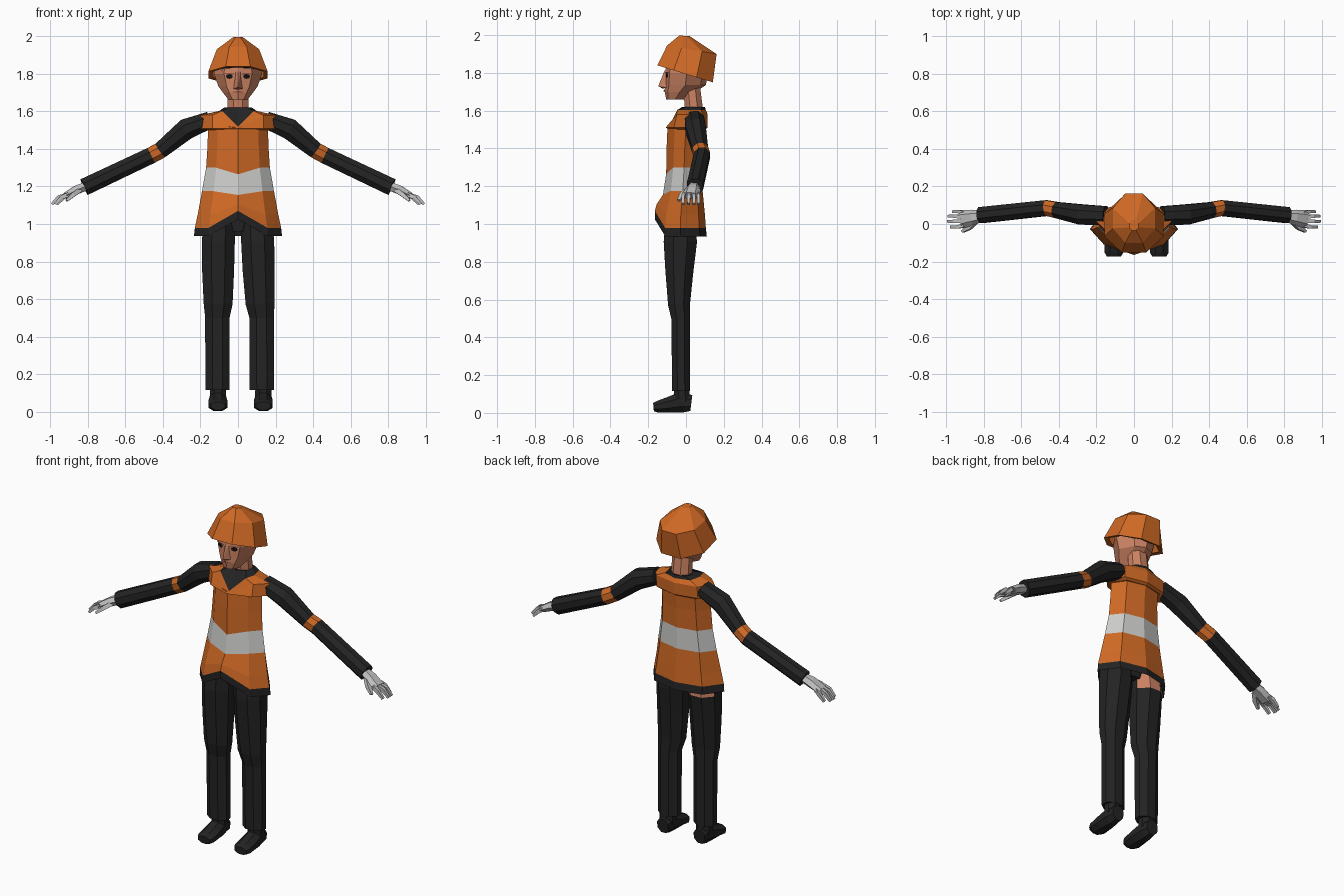
import bpy, bmesh, math
from mathutils import Vector
from mathutils.bvhtree import BVHTree

if "Cube" in bpy.data.objects:
    bpy.data.objects.remove(bpy.data.objects["Cube"])


def material(name, r, g, b):
    m = bpy.data.materials.new(name)
    m.diffuse_color = (r, g, b, 1)
    m.use_nodes = True
    m.node_tree.nodes["Principled BSDF"].inputs["Base Color"].default_value = m.diffuse_color
    return m


ORANGE = material("orange", 0.62, 0.14, 0.018)
DARK = material("charcoal", 0.017, 0.017, 0.017)
STRIPE = material("reflective_grey", 0.6, 0.6, 0.59)
GLOVE = material("light_grey", 0.52, 0.52, 0.52)
SKIN = material("skin", 0.6, 0.225, 0.125)
LIP = material("lip_brown", 0.3, 0.09, 0.055)
BLACK = material("black", 0.006, 0.005, 0.005)


def finish(name, bm, mats, fix=True):
    if fix:
        bmesh.ops.recalc_face_normals(bm, faces=bm.faces)
    me = bpy.data.meshes.new(name)
    bm.to_mesh(me)
    bm.free()
    for m in mats:
        me.materials.append(m)
    ob = bpy.data.objects.new(name, me)
    bpy.context.collection.objects.link(ob)
    return ob


def loft(name, rings, mats, segs=None, cap0=True, cap1=True):
    """Skin a list of point rings; segs gives the material slot per band."""
    bm = bmesh.new()
    vs = [[bm.verts.new(p) for p in r] for r in rings]
    n = len(rings[0])
    for i in range(len(vs) - 1):
        for j in range(n):
            k = (j + 1) % n
            f = bm.faces.new((vs[i][j], vs[i][k], vs[i + 1][k], vs[i + 1][j]))
            f.material_index = segs[i] if segs else 0
    if cap0:
        bm.faces.new(vs[0]).material_index = segs[0] if segs else 0
    if cap1:
        bm.faces.new(vs[-1]).material_index = segs[-1] if segs else 0
    return finish(name, bm, mats)


def tube(name, stations, mats, n=8, segs=None, hint=(0, 1, 0)):
    """Limb along stations (x, y, z, radius_u, radius_v)."""
    c = [Vector(s[:3]) for s in stations]
    rings = []
    for i, s in enumerate(stations):
        t = (c[min(i + 1, len(c) - 1)] - c[max(i - 1, 0)]).normalized()
        h = Vector(hint)
        v = (h - t * h.dot(t)).normalized()
        u = v.cross(t)
        k = 1 / math.cos(math.pi / n)
        angles = [2 * math.pi * (j + 0.5) / n for j in range(n)]
        rings.append([c[i] + u * s[3] * k * math.cos(a) + v * s[4] * k * math.sin(a)
                      for a in angles])
    return loft(name, rings, mats, segs)


def body_ring(z, w, yf, yb, dip=0, q=0.68, fq=0.2):
    """Eight-point body section; dip shifts the front centre up or down."""
    d = yb - yf
    half = [(q * w, yf + fq * d, z), (w, yf + 0.5 * d, z), (q * w, yb - 0.13 * d, z)]
    return ([(0, yf, z + dip)] + half + [(0, yb, z)]
            + [(-x, y, h) for x, y, h in reversed(half)])


def hull(name, pts, mat):
    bm = bmesh.new()
    for p in pts:
        bm.verts.new(p)
    bmesh.ops.convex_hull(bm, input=bm.verts)
    return finish(name, bm, [mat])


# Vest body with dark hem and reflective band
loft("vest_body", [
    body_ring(1.06, 0.19, -0.11, 0.07, 0.03),
    body_ring(0.935, 0.235, -0.165, 0.11, 0.09),
    body_ring(0.98, 0.23, -0.165, 0.105, 0.09),
    body_ring(1.05, 0.215, -0.155, 0.1, 0.055),
    body_ring(1.175, 0.192, -0.122, 0.088, -0.02),
    body_ring(1.3, 0.17, -0.105, 0.085, -0.035),
    body_ring(1.42, 0.162, -0.102, 0.09),
    body_ring(1.53, 0.16, -0.098, 0.1, -0.02)],
    [ORANGE, DARK, STRIPE], [1, 1, 0, 0, 2, 0, 0])

# Shoulder yoke and V collar
loft("shoulder_yoke", [
    body_ring(1.5, 0.175, -0.08, 0.1),
    body_ring(1.51, 0.2, -0.108, 0.115, 0),
    body_ring(1.58, 0.2, -0.09, 0.115, -0.065),
    body_ring(1.603, 0.1, -0.085, 0.105, -0.085, 0.85),
    body_ring(1.62, 0.075, -0.02, 0.1)],
    [ORANGE, DARK], [0, 0, 0, 1])

# Neck and head
tube("neck", [(0, 0.045, 1.58, 0.057, 0.048), (0, 0.03, 1.72, 0.055, 0.045)], [SKIN])
head = loft("head", [body_ring(*r, 0, 0.58, 0.1) for r in (
    (1.66, 0.048, -0.105, -0.01), (1.70, 0.08, -0.113, 0.05),
    (1.735, 0.105, -0.112, 0.105), (1.80, 0.128, -0.11, 0.118),
    (1.88, 0.12, -0.1, 0.12))], [SKIN])
hull("nose", [(0, -0.147, 1.73), (0, -0.112, 1.815), (0.012, -0.105, 1.81),
              (-0.012, -0.105, 1.81), (0.026, -0.1, 1.72), (-0.026, -0.1, 1.72),
              (0, -0.125, 1.718)], SKIN)

# Face details laid on the head surface
face_bm = bmesh.new()
face_bm.from_mesh(head.data)
tree = BVHTree.FromBMesh(face_bm)
face_bm.free()


def decal(name, pts, mat):
    bm = bmesh.new()
    vs = []
    for x, z in pts:
        hit = tree.ray_cast(Vector((x, -1, z)), Vector((0, 1, 0)))[0]
        vs.append(bm.verts.new((x, hit.y - 0.005, z)))
    f = bm.faces.new(vs)
    f.normal_update()
    if f.normal.y > 0:
        f.normal_flip()
    finish(name, bm, [mat], False)


for s, side in ((-1, "left"), (1, "right")):
    decal("eye_" + side, [(s * 0.046 + 0.019 * math.cos(a), 1.787 + 0.013 * math.sin(a))
                          for a in (k * math.pi / 4 for k in range(8))], BLACK)
    decal("eyelid_" + side, [(s * 0.022, 1.798), (s * 0.072, 1.8),
                             (s * 0.072, 1.806), (s * 0.022, 1.804)], LIP)
decal("brow_left", [(-0.09, 1.815), (-0.06, 1.828), (-0.028, 1.832),
                    (-0.03, 1.843), (-0.06, 1.842)], BLACK)
decal("brow_right", [(0.09, 1.82), (0.06, 1.83), (0.028, 1.828),
                     (0.03, 1.834), (0.06, 1.837)], BLACK)
for s, side in ((-1, "left"), (1, "right")):
    decal("mouth_" + side, [(0, 1.702), (s * 0.03, 1.7), (s * 0.026, 1.706), (0, 1.71)], LIP)


# Tilted eight-sided helmet: (y front, z front, y back, z back, half width)
def helmet_ring(yf, zf, yb, zb, w):
    pts = []
    for j in range(8):
        a = math.pi * (j + 0.5) / 4
        k = 1 / math.cos(math.pi / 8)
        t = 0.5 + 0.5 * k * math.sin(a)
        pts.append((w * k * math.cos(a), yf + (yb - yf) * t, zf + (zb - zf) * t))
    return pts


loft("helmet", [helmet_ring(-0.12, 1.835, 0.12, 1.76, 0.135),
                helmet_ring(-0.152, 1.84, 0.142, 1.75, 0.158),
                helmet_ring(-0.1, 1.945, 0.162, 1.9, 0.113),
                helmet_ring(-0.035, 1.998, 0.02, 1.994, 0.025)],
     [ORANGE], cap0=False)

# Pelvis
tube("pelvis", [(0, -0.03, 1.08, 0.12, 0.06), (0, -0.03, 0.96, 0.05, 0.05)], [DARK])

for s, side in ((-1, "left"), (1, "right")):
    # Sleeve with orange elbow band
    tube("sleeve_" + side, [
        (s * 0.15, 0.045, 1.555, 0.045, 0.05), (s * 0.275, 0.05, 1.507, 0.056, 0.054),
        (s * 0.413, 0.075, 1.393, 0.044, 0.042), (s * 0.465, 0.085, 1.365, 0.044, 0.042),
        (s * 0.82, 0.047, 1.197, 0.046, 0.043)], [DARK, ORANGE], 8, [0, 0, 1, 0])

    # Gloved hand
    tube("palm_" + side, [
        (s * 0.8, 0.045, 1.205, 0.022, 0.025), (s * 0.86, 0.035, 1.182, 0.024, 0.036),
        (s * 0.92, 0.025, 1.15, 0.018, 0.042)], [GLOVE], 6)
    for i, (y0, y1, x1) in enumerate(((0.056, 0.066, 0.965), (0.036, 0.042, 0.99),
                                      (0.014, 0.014, 0.992), (-0.008, -0.016, 0.975))):
        tube("finger_%d_%s" % (i + 1, side), [
            (s * 0.905, y0, 1.157, 0.012, 0.01), (s * (x1 - 0.035), y1, 1.142, 0.011, 0.009),
            (s * x1, y1, 1.106, 0.007, 0.007)], [GLOVE], 4)
    tube("thumb_" + side, [
        (s * 0.845, 0.015, 1.18, 0.013, 0.013), (s * 0.88, -0.02, 1.155, 0.012, 0.012),
        (s * 0.915, -0.04, 1.125, 0.007, 0.007)], [GLOVE], 4)

    # Trouser leg
    leg = tube("trouser_leg_" + side, [
        (s * 0.098, -0.03, 1.06, 0.08, 0.075), (s * 0.105, -0.03, 0.905, 0.088, 0.088),
        (s * 0.108 + 0.002, -0.035, 0.75, 0.085, 0.074),
        (s * 0.112 + 0.006, -0.037, 0.575, 0.077, 0.058),
        (s * 0.118 + 0.008, -0.028, 0.5, 0.065, 0.05),
        (s * 0.118 + 0.009, -0.026, 0.115, 0.065, 0.047)], [DARK, SKIN])
    if s < 0:  # bare patch at the back below the hem
        for p in leg.data.polygons:
            if p.center.z > 0.91 and p.normal.y > 0.3:
                p.material_index = 1

    # Shoe and ankle
    fx = s * 0.121 + 0.014
    tube("ankle_" + side, [(fx, -0.025, 0.16, 0.042, 0.04),
                           (fx, -0.02, 0.06, 0.044, 0.042)], [DARK])
    tube("shoe_" + side, [
        (fx, 0.028, 0.052, 0.036, 0.042), (fx, -0.02, 0.058, 0.044, 0.056),
        (fx, -0.09, 0.043, 0.05, 0.042), (fx, -0.15, 0.032, 0.05, 0.031),
        (fx, -0.172, 0.03, 0.038, 0.022)], [DARK], 8, None, (0, 0, 1))
